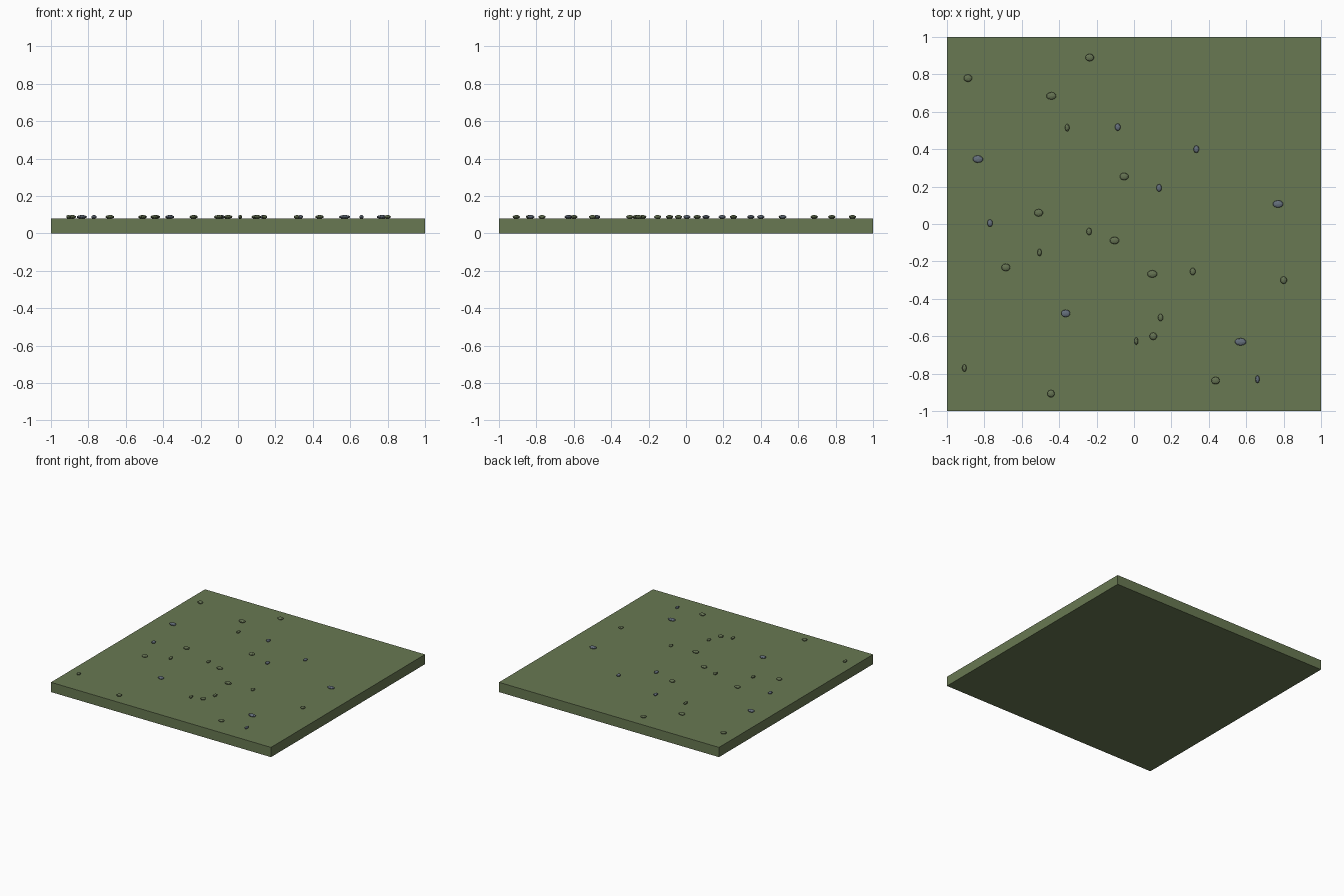
import bpy


def make_mat(name, rgb):
    m = bpy.data.materials.new(name)
    m.diffuse_color = (*rgb, 1)
    return m


grass = make_mat("grass_green", (0.14, 0.19, 0.085))
moss = make_mat("moss_green", (0.13, 0.17, 0.085))
slate = make_mat("slate_blue", (0.13, 0.16, 0.2))

# Ground slab
bpy.ops.mesh.primitive_cube_add(size=1, location=(0, 0, 0.04))
slab = bpy.context.object
slab.name = "ground_slab"
slab.scale = (2, 2, 0.08)
slab.data.materials.append(grass)

# Pebbles: x, y, half width in x
green_pebbles = [
    (-0.888, 0.78, 0.023), (-0.237, 0.89, 0.023), (-0.442, 0.685, 0.027),
    (-0.357, 0.515, 0.012), (-0.053, 0.254, 0.024), (-0.51, 0.06, 0.024),
    (-0.24, -0.04, 0.014), (-0.104, -0.088, 0.025), (-0.505, -0.152, 0.012),
    (-0.685, -0.232, 0.024), (0.098, -0.267, 0.027), (0.314, -0.254, 0.015),
    (0.8, -0.3, 0.018), (0.142, -0.5, 0.014), (0.012, -0.626, 0.011),
    (0.103, -0.6, 0.02), (-0.907, -0.77, 0.012), (0.436, -0.837, 0.023),
    (-0.444, -0.907, 0.02),
]
blue_pebbles = [
    (-0.087, 0.518, 0.015), (0.333, 0.4, 0.015), (-0.835, 0.347, 0.028),
    (0.134, 0.193, 0.015), (0.77, 0.107, 0.029), (-0.77, 0.005, 0.015),
    (-0.365, -0.478, 0.025), (0.57, -0.63, 0.031), (0.66, -0.83, 0.012),
]
for label, mat, stones in (("green", moss, green_pebbles),
                           ("blue", slate, blue_pebbles)):
    for i, (x, y, rx) in enumerate(stones):
        bpy.ops.mesh.primitive_ico_sphere_add(subdivisions=2, radius=1,
                                              location=(x, y, 0.088))
        ob = bpy.context.object
        ob.name = f"{label}_pebble_{i + 1}"
        ob.scale = (rx, 0.02, 0.01)
        ob.data.materials.append(mat)
